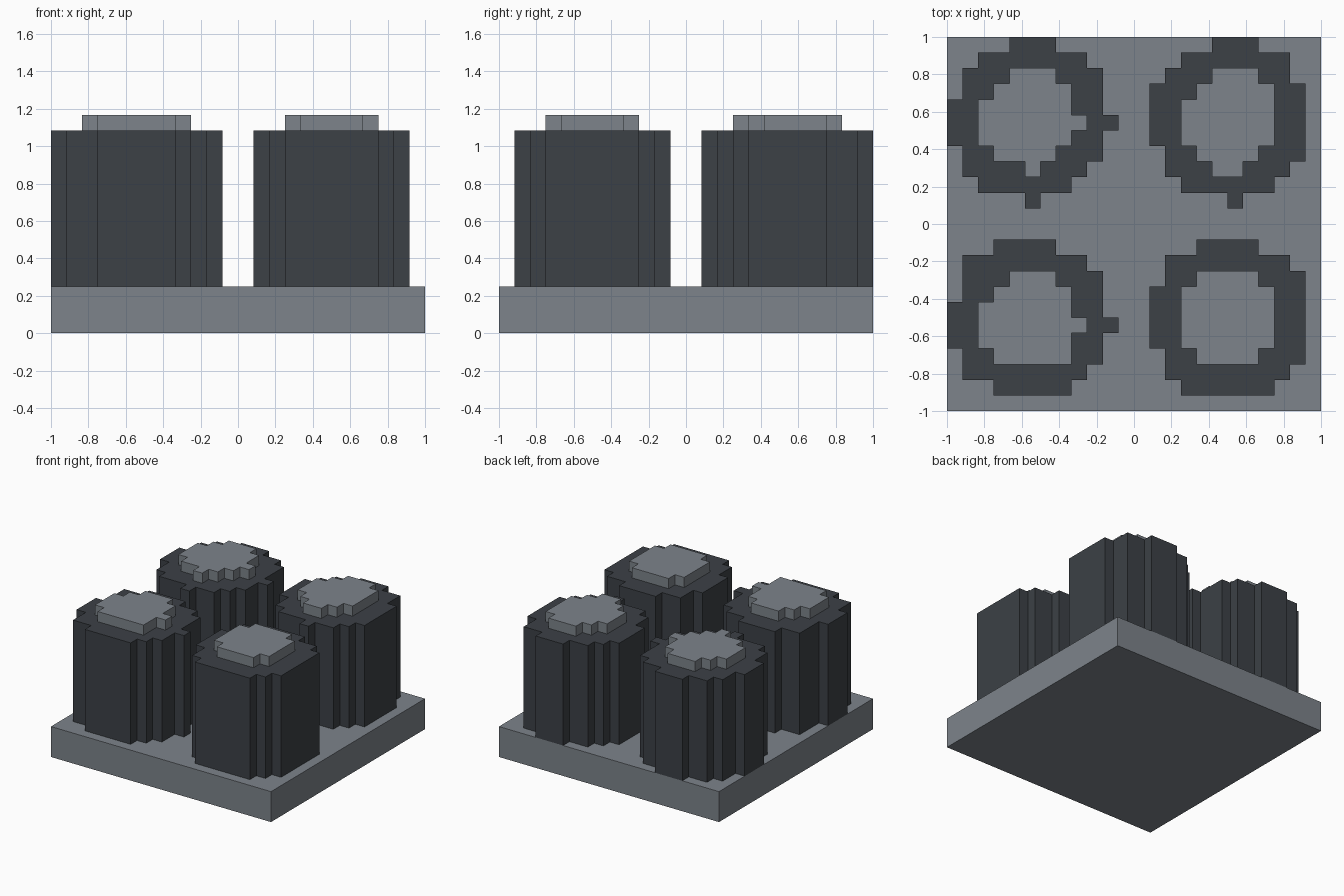
import bpy
import bmesh

if "Cube" in bpy.data.objects:
    bpy.data.objects.remove(bpy.data.objects["Cube"], do_unlink=True)

U = 1 / 12                      # size of one block; the base is 24 blocks wide
BASE_TOP, TOWER_TOP, CAP_TOP = 3 * U, 13 * U, 14 * U


def material(name, color):
    mat = bpy.data.materials.new(name)
    mat.use_nodes = True
    mat.diffuse_color = color
    mat.node_tree.nodes["Principled BSDF"].inputs["Base Color"].default_value = color
    return mat


light_grey = material("light_grey", (0.205, 0.229, 0.256, 1))
dark_grey = material("dark_grey", (0.045, 0.052, 0.061, 1))


def extruded(name, cells, bottom, top, mat):
    """Raise a set of (column, row) blocks into one flat-sided solid."""
    bm = bmesh.new()
    for col, row in cells:
        corners = [(col, row + 1), (col + 1, row + 1), (col + 1, row), (col, row)]
        bm.faces.new([bm.verts.new((x * U - 1, 1 - y * U, bottom)) for x, y in corners])
    bmesh.ops.remove_doubles(bm, verts=bm.verts[:], dist=U / 10)
    raised = bmesh.ops.extrude_face_region(bm, geom=bm.faces[:])["geom"]
    verts = [g for g in raised if isinstance(g, bmesh.types.BMVert)]
    bmesh.ops.translate(bm, verts=verts, vec=(0, 0, top - bottom))
    bmesh.ops.recalc_face_normals(bm, faces=bm.faces[:])
    bmesh.ops.dissolve_limit(bm, angle_limit=0.01, verts=bm.verts[:], edges=bm.edges[:])
    mesh = bpy.data.meshes.new(name)
    bm.to_mesh(mesh)
    bm.free()
    mesh.materials.append(mat)
    obj = bpy.data.objects.new(name, mesh)
    bpy.context.collection.objects.link(obj)


def tower(name, plan, col0, row0):
    """Plan symbols: # tower wall, o tower wall with the raised cap above it."""
    marks = {(col0 + c, row0 + r): ch
             for r, line in enumerate(plan.split()) for c, ch in enumerate(line)}
    extruded(name + "_tower", [p for p, ch in marks.items() if ch != "."],
             BASE_TOP, TOWER_TOP, dark_grey)
    extruded(name + "_cap", [p for p, ch in marks.items() if ch == "o"],
             TOWER_TOP, CAP_TOP, light_grey)


# Square base slab
extruded("base", [(c, r) for c in range(24) for r in range(24)], 0, BASE_TOP, light_grey)

# Four rounded towers, drawn as block plans with the back row first
tower("back_right", """
....###....
..#######..
.###ooo###.
.##ooooo##.
##oooooo##.
##ooooooo##
##oooooo##.
.##oooo###.
.####o###..
..######...
.....#.....
""", 0, 0)

tower("back_left", """
....###...
..#######.
.###ooo##.
###ooooo##
##oooooo##
##oooooo##
##oooooo##
.##oooo###
.###oo###.
..######..
.....#....
""", 13, 0)

tower("front_right", """
...####....
.########..
.###ooo###.
.##ooooo##.
##oooooo##.
##ooooooo##
##oooooo##.
.##ooooo##.
.########..
...#####...
""", 0, 13)

tower("front_left", """
...####...
.########.
.##oooo###
##oooooo##
##oooooo##
##oooooo##
##oooooo##
.##oooo###
.########.
..######..
""", 13, 13)
